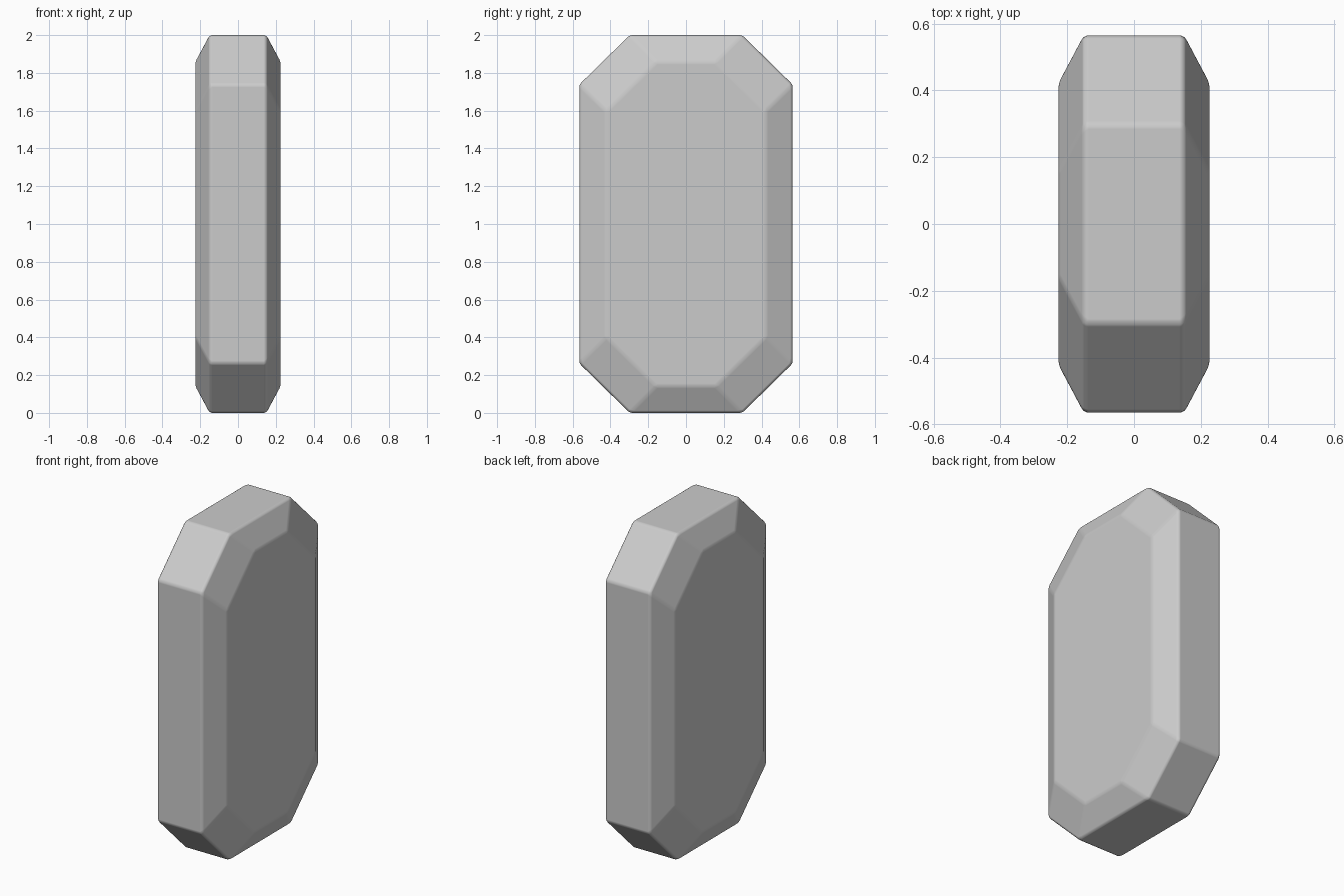
import bpy, bmesh

if "Cube" in bpy.data.objects:
    bpy.data.objects.remove(bpy.data.objects["Cube"])

# Octagon in the YZ plane: half width, half height, corner start on top edge, corner start on side
def octagon(bm, x, w, h, ty, sz):
    quarter = [(w, sz), (ty, h)]
    pts = quarter + [(-y, z) for y, z in reversed(quarter)]
    pts += [(-y, -z) for y, z in pts]
    return [bm.verts.new((x, y, 1 + z)) for y, z in pts]

# Slab cross-sections: small face, belt, belt, small face
face, belt = (0.422, 0.858, 0.157, 0.598), (0.565, 1.0, 0.298, 0.738)
bm = bmesh.new()
rings = [octagon(bm, x, *s) for x, s in
         ((-0.226, face), (-0.15, belt), (0.15, belt), (0.226, face))]
for a, b in zip(rings, rings[1:]):
    for i in range(8):
        j = (i + 1) % 8
        bm.faces.new((a[i], a[j], b[j], b[i]))
bm.faces.new(rings[0])
bm.faces.new(rings[-1])
bmesh.ops.recalc_face_normals(bm, faces=bm.faces)

# Gem-cut slab with softly rounded edges
mesh = bpy.data.meshes.new("faceted_slab")
bm.to_mesh(mesh)
bm.free()
slab = bpy.data.objects.new("faceted_slab", mesh)
bpy.context.collection.objects.link(slab)
mesh.shade_smooth()
bevel = slab.modifiers.new("soft_edges", 'BEVEL')
bevel.width = 0.014
bevel.segments = 3
bevel.limit_method = 'ANGLE'
bevel.angle_limit = 0.3
bevel.harden_normals = True
